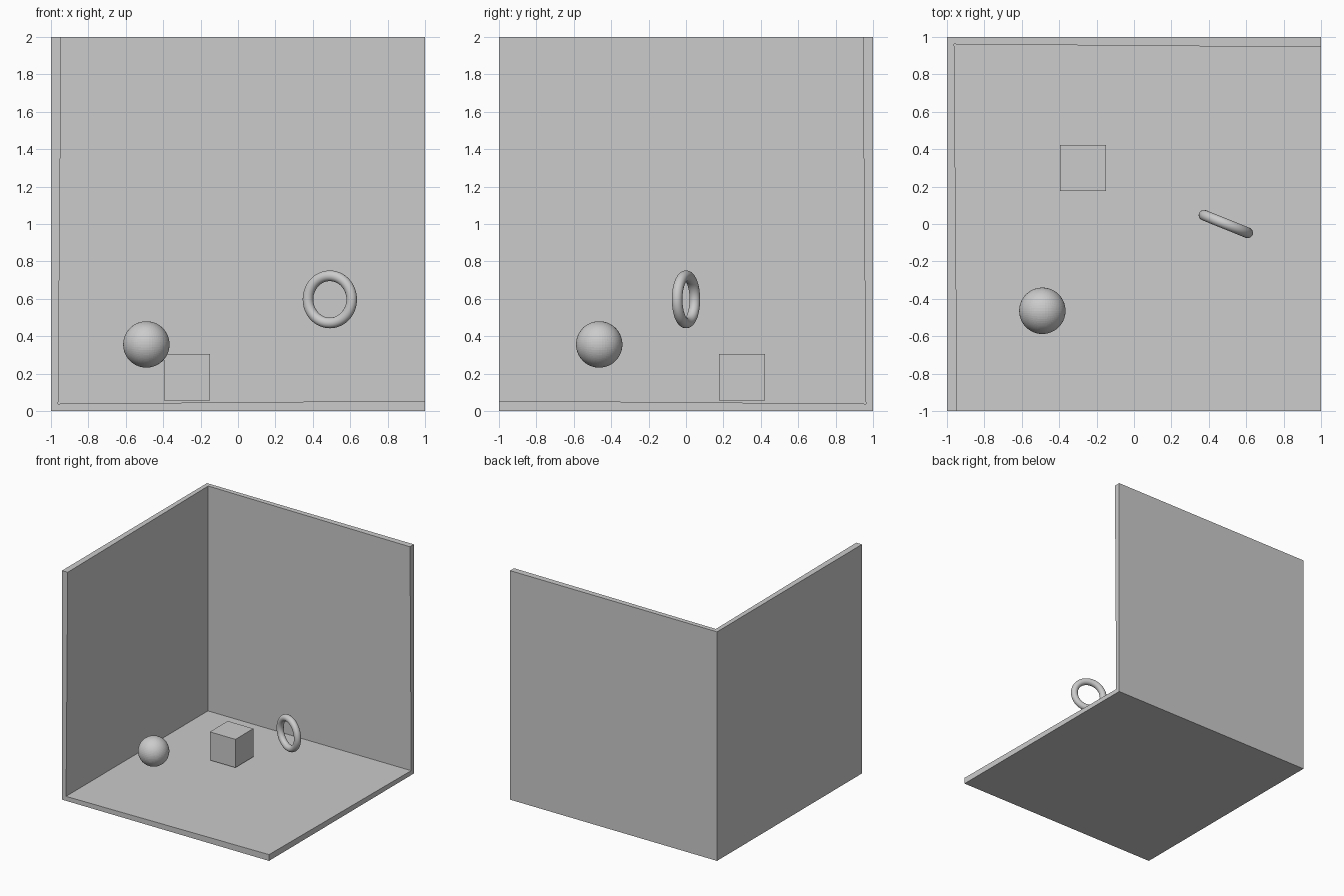
import bpy, bmesh
from math import radians
from mathutils import Vector

if "Cube" in bpy.data.objects:
    bpy.data.objects.remove(bpy.data.objects["Cube"])


def add_mesh(name, bm, location):
    mesh = bpy.data.meshes.new(name)
    bm.to_mesh(mesh)
    bm.free()
    obj = bpy.data.objects.new(name, mesh)
    obj.location = location
    bpy.context.collection.objects.link(obj)
    return obj


# Open corner room: cube without front, right and top faces, thickened inward
bm = bmesh.new()
bmesh.ops.create_cube(bm, size=2)
bm.normal_update()
open_sides = (Vector((0, -1, 0)), Vector((1, 0, 0)), Vector((0, 0, 1)))
doomed = [f for f in bm.faces if any(f.normal.dot(d) > 0.9 for d in open_sides)]
bmesh.ops.delete(bm, geom=doomed, context='FACES')
room = add_mesh("room_corner", bm, (0, 0, 1))
solid = room.modifiers.new("wall_thickness", 'SOLIDIFY')
solid.thickness = 0.055
solid.offset = -1

# Small box resting on the floor
bm = bmesh.new()
bmesh.ops.create_cube(bm, size=0.247)
add_mesh("box", bm, (-0.272, 0.3, 0.181))

# Ball: subdivided cube pushed out to a sphere
bm = bmesh.new()
bmesh.ops.create_cube(bm, size=2)
bmesh.ops.subdivide_edges(bm, edges=bm.edges[:], cuts=15, use_grid_fill=True)
for v in bm.verts:
    v.co = v.co.normalized() * 0.124
add_mesh("ball", bm, (-0.49, -0.464, 0.356))

# Upright ring, turned slightly about the vertical
bpy.ops.mesh.primitive_torus_add(
    major_radius=0.126, minor_radius=0.0285, major_segments=64, minor_segments=24,
    location=(0.491, 0, 0.597), rotation=(radians(90), 0, radians(-22)))
ring = bpy.context.object
ring.name = "ring"
bpy.ops.object.shade_smooth()
